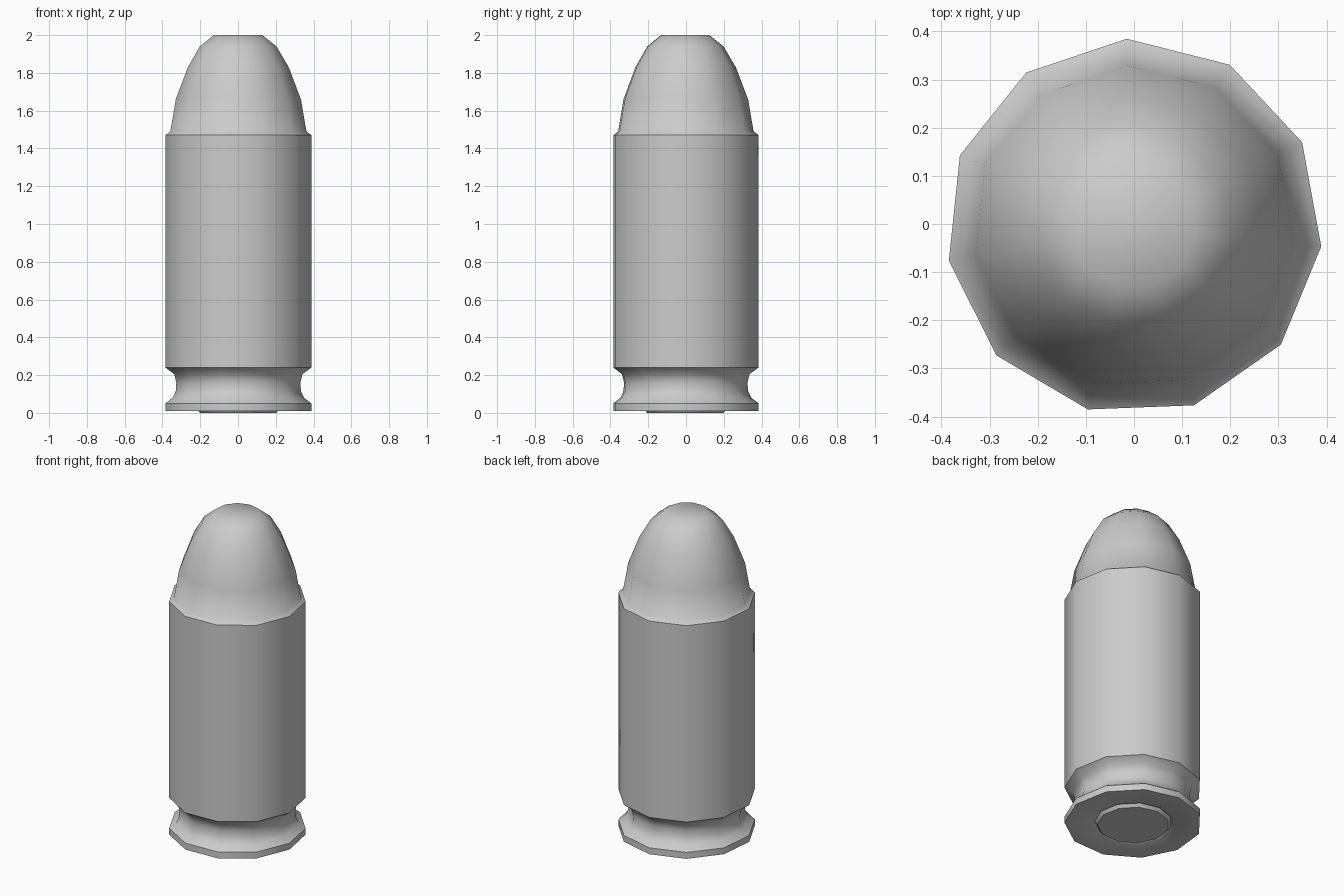
import bpy, bmesh, math

if "Cube" in bpy.data.objects:
    bpy.data.objects.remove(bpy.data.objects["Cube"])

SIDES = 11
PHASE = math.radians(92.2)
CY = -0.006


def lathe(name, profile):
    """Revolve (radius, z) points, listed bottom to top, and cap both ends."""
    bm = bmesh.new()
    rings = []
    for r, z in profile:
        ring = []
        for i in range(SIDES):
            a = PHASE + i * math.tau / SIDES
            ring.append(bm.verts.new((r * math.cos(a), CY + r * math.sin(a), z)))
        rings.append(ring)
    for low, high in zip(rings, rings[1:]):
        for i in range(SIDES):
            j = (i + 1) % SIDES
            bm.faces.new((low[i], low[j], high[j], high[i]))
    bm.faces.new(rings[0][::-1])
    bm.faces.new(rings[-1])
    bmesh.ops.recalc_face_normals(bm, faces=bm.faces)
    mesh = bpy.data.meshes.new(name)
    bm.to_mesh(mesh)
    bm.free()
    obj = bpy.data.objects.new(name, mesh)
    bpy.context.collection.objects.link(obj)
    bpy.ops.object.select_all(action='DESELECT')
    obj.select_set(True)
    bpy.context.view_layer.objects.active = obj
    bpy.ops.object.shade_smooth_by_angle(angle=math.radians(48))
    return obj


# Cartridge body: primer, recess ring, rim, extractor groove, case and rounded tip
lathe("cartridge", [
    (0.205, 0.0), (0.22, 0.02), (0.235, 0.01),
    (0.391, 0.01), (0.391, 0.05),
    (0.352, 0.08), (0.335, 0.115), (0.332, 0.16), (0.343, 0.205), (0.391, 0.24),
    (0.391, 1.47), (0.364, 1.49),
    (0.335, 1.66), (0.27, 1.83), (0.205, 1.94), (0.13, 2.0),
])
